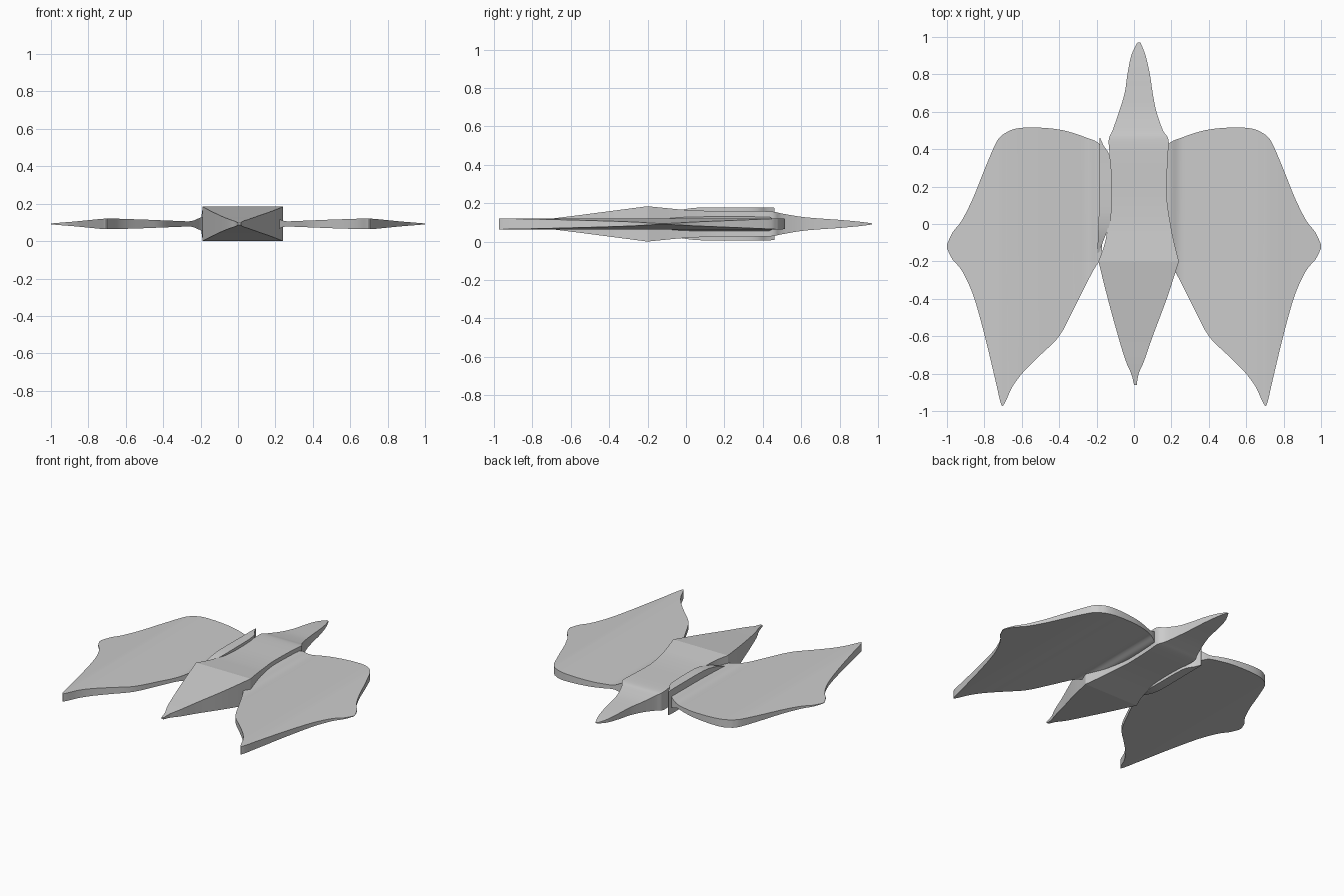
import bpy, bmesh, math
from mathutils import Vector

MID = 0.092  # height of the flat symmetry plane

cube = bpy.data.objects.get("Cube")
if cube:
    bpy.data.objects.remove(cube, do_unlink=True)

grey = bpy.data.materials.new("plain_grey")
grey.use_nodes = True
colour = (0.6, 0.6, 0.6, 1)
grey.diffuse_color = colour
grey.node_tree.nodes["Principled BSDF"].inputs["Base Color"].default_value = colour


def smooth_rows(rows, steps):
    """Run a smooth curve through the station rows."""
    pts = [Vector(r) for r in rows]
    out = []
    for i in range(len(pts) - 1):
        p, q = pts[i], pts[i + 1]
        before, after = pts[max(i - 1, 0)], pts[min(i + 2, len(pts) - 1)]
        for s in range(steps):
            t = s / steps
            out.append(p + ((q - before) * t + (2 * before - 5 * p + 4 * q - after) * t ** 2
                            + (3 * p - before - 3 * q + after) * t ** 3) / 2)
    return out + [pts[-1]]


def loft(name, rows, along_x=False, side=1, steps=4):
    """Join box sections given as (station, low edge, high edge, half thickness)."""
    bm = bmesh.new()
    rings = []
    for k, a, b, h in smooth_rows(rows, steps):
        corners = [(a, -h), (b, -h), (b, h), (a, h)]
        rings.append([bm.verts.new((side * k, e, MID + z) if along_x else (e, k, MID + z))
                      for e, z in corners])
    for r, s in zip(rings, rings[1:]):
        for i in range(4):
            j = (i + 1) % 4
            bm.faces.new((r[i], r[j], s[j], s[i]))
    bm.faces.new(rings[0])
    bm.faces.new(rings[-1])
    bmesh.ops.recalc_face_normals(bm, faces=bm.faces)
    mesh = bpy.data.meshes.new(name)
    bm.to_mesh(mesh)
    bm.free()
    mesh.materials.append(grey)
    obj = bpy.data.objects.new(name, mesh)
    bpy.context.collection.objects.link(obj)
    bpy.ops.object.select_all(action="DESELECT")
    obj.select_set(True)
    bpy.context.view_layer.objects.active = obj
    bpy.ops.object.shade_smooth_by_angle(angle=math.radians(40))
    return obj


# Body: pointed front half meeting the long tapering rear at a crest
crest = (-0.2, -0.19, 0.24, 0.092)
loft("body_front", [
    (-0.86, 0, 0.015, 0.006), (-0.8, -0.015, 0.025, 0.014), (-0.73, -0.045, 0.055, 0.024),
    (-0.6, -0.085, 0.1, 0.04), (-0.4, -0.14, 0.175, 0.066), crest])
loft("body_rear", [
    crest, (-0.1, -0.155, 0.215, 0.082), (0, -0.14, 0.195, 0.073),
    (0.15, -0.13, 0.175, 0.067), (0.35, -0.13, 0.18, 0.067), (0.45, -0.135, 0.185, 0.064),
    (0.5, -0.115, 0.155, 0.054), (0.6, -0.08, 0.12, 0.037), (0.7, -0.05, 0.1, 0.028),
    (0.8, -0.035, 0.085, 0.021), (0.9, -0.015, 0.062, 0.012), (0.97, 0.018, 0.035, 0.003)])

# Upright fin along the right flank, splitting from the body at its back end
loft("right_flank_fin", [
    (-0.17, -0.197, -0.193, 0.03), (-0.08, -0.193, -0.16, 0.06), (0, -0.19, -0.13, 0.078),
    (0.1, -0.187, -0.12, 0.086), (0.34, -0.185, -0.125, 0.086),
    (0.42, -0.185, -0.163, 0.086), (0.46, -0.185, -0.181, 0.084)])

# Wings: station across, front edge, back edge, half thickness
wing = [
    (0.17, -0.19, 0.41, 0.038), (0.2, -0.22, 0.44, 0.034), (0.25, -0.31, 0.46, 0.015),
    (0.32, -0.45, 0.485, 0.016), (0.4, -0.6, 0.505, 0.019), (0.5, -0.7, 0.515, 0.023),
    (0.59, -0.79, 0.515, 0.026), (0.65, -0.87, 0.505, 0.028), (0.69, -0.955, 0.485, 0.028),
    (0.71, -0.965, 0.47, 0.028), (0.74, -0.84, 0.43, 0.026), (0.8, -0.59, 0.29, 0.02),
    (0.86, -0.38, 0.14, 0.014), (0.92, -0.25, 0.02, 0.009), (0.97, -0.19, -0.045, 0.005),
    (1.0, -0.13, -0.11, 0.002)]
for name, side in (("left_wing", 1), ("right_wing", -1)):
    loft(name, wing, along_x=True, side=side)
